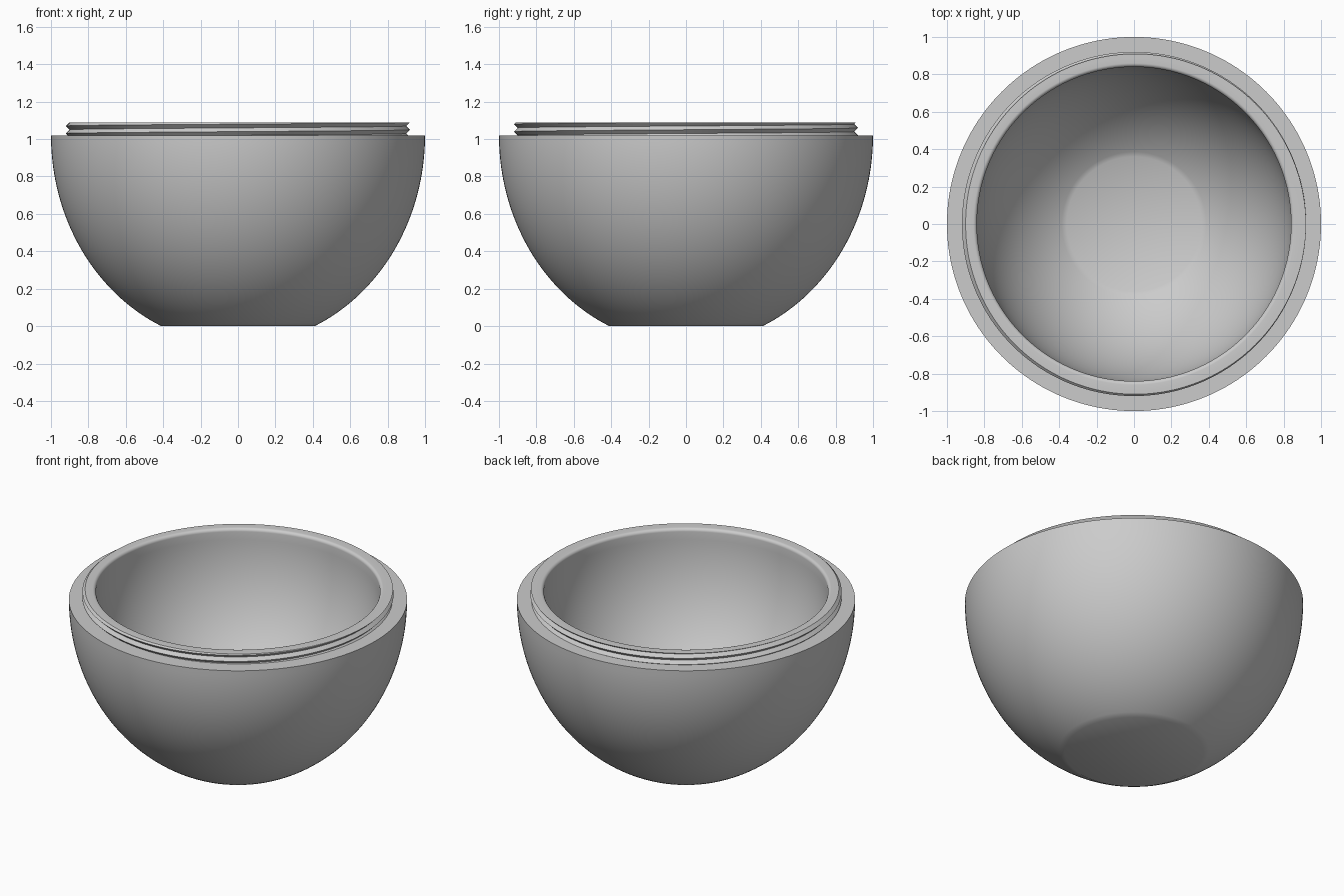
import bpy, bmesh, math

if "Cube" in bpy.data.objects:
    bpy.data.objects.remove(bpy.data.objects["Cube"])

SEGMENTS = 160
SHOULDER, TOP = 1.02, 1.09      # heights of the shoulder and the lip
ROOT, CREST, PITCH = 0.9, 0.92, 0.04

grey = bpy.data.materials.new("plain grey")
grey.use_nodes = True
grey.diffuse_color = (0.6, 0.6, 0.6, 1)
grey.node_tree.nodes["Principled BSDF"].inputs["Base Color"].default_value = (0.6, 0.6, 0.6, 1)


def finish(name, bm, angle):
    mesh = bpy.data.meshes.new(name)
    bm.to_mesh(mesh)
    bm.free()
    obj = bpy.data.objects.new(name, mesh)
    bpy.context.collection.objects.link(obj)
    mesh.materials.append(grey)
    bpy.ops.object.select_all(action='DESELECT')
    obj.select_set(True)
    bpy.context.view_layer.objects.active = obj
    bpy.ops.object.shade_smooth_by_angle(angle=math.radians(angle))
    return obj


def surface(name, rows, angle=30):
    """Skin rows of (radius, height) functions of the turn, bottom to top on the outside."""
    bm = bmesh.new()
    rings = []
    for row in rows:
        ring = []
        for i in range(SEGMENTS):
            turn = i / SEGMENTS
            r, z = row(turn)
            a = turn * math.tau
            ring.append(bm.verts.new((r * math.cos(a), r * math.sin(a), z)))
        rings.append(ring)
    for low, high in zip(rings, rings[1:]):
        for i in range(SEGMENTS):
            j = (i + 1) % SEGMENTS
            bm.faces.new((low[i], low[j], high[j], high[i]))
    bmesh.ops.remove_doubles(bm, verts=bm.verts, dist=0.00001)
    return finish(name, bm, angle)


def lathe(name, profile):
    return surface(name, [lambda t, p=p: p for p in profile])


def arc(radius, height, start_radius, centre_z, steps=32):
    """Quarter-ellipse profile from a flat base out to the widest point."""
    a0 = math.acos(start_radius / radius)
    b = height / math.sin(a0)
    return [(radius * math.cos(a0 * (1 - i / steps)),
             centre_z - b * math.sin(a0 * (1 - i / steps))) for i in range(steps + 1)]


# Outer shell with flat foot and flat shoulder
lathe("outer_shell", [(0, 0)] + arc(1, SHOULDER, 0.41, SHOULDER) + [(0.88, SHOULDER)])

# Hollow interior with flat floor, rounded inner lip and flat rim top
LIP = 0.02
lip = [(0.84 + LIP * (1 - math.cos(a)), TOP - LIP + LIP * math.sin(a))
       for a in (i * math.pi / 12 for i in range(7))]
inside = [(0, 0.15)] + arc(0.84, SHOULDER - 0.15, 0.36, SHOULDER) + lip + [(0.89, TOP)]
lathe("inner_bowl", inside[::-1])


# Screw thread around the neck, clipped at the shoulder and the rim
def thread_row(k):
    def row(turn):
        raw = SHOULDER + 0.03 + PITCH * (turn + k / 2)
        z = min(max(raw, SHOULDER), TOP)
        phase = ((z - SHOULDER - 0.03) / PITCH - turn) % 1
        return ROOT + (CREST - ROOT) * abs(1 - 2 * phase), z
    return row


def wrapped(bm_rows):
    """Join each row's end to the row two above, so the ridge climbs as a helix."""
    bm = bmesh.new()

    def point(k, i):
        r, z = thread_row(k)(i / SEGMENTS)
        a = i / SEGMENTS * math.tau
        return bm.verts.new((r * math.cos(a), r * math.sin(a), z))

    for k in bm_rows:
        for i in range(SEGMENTS):
            low0, low1 = thread_row(k)(i / SEGMENTS), thread_row(k)((i + 1) / SEGMENTS)
            high0, high1 = thread_row(k + 1)(i / SEGMENTS), thread_row(k + 1)((i + 1) / SEGMENTS)
            if high0[1] - low0[1] < 1e-5 and high1[1] - low1[1] < 1e-5:
                continue
            bm.faces.new((point(k, i), point(k, i + 1), point(k + 1, i + 1), point(k + 1, i)))
    bmesh.ops.remove_doubles(bm, verts=bm.verts, dist=0.00001)
    bmesh.ops.dissolve_degenerate(bm, edges=bm.edges, dist=0.00001)
    return finish("neck_thread", bm, 30)


wrapped(range(-5, 5))


# Flat cap joining the thread's uneven top edge to the rim
def thread_top(turn):
    phase = ((TOP - SHOULDER - 0.03) / PITCH - turn) % 1
    return ROOT + (CREST - ROOT) * abs(1 - 2 * phase), TOP


surface("rim_edge", [thread_top, lambda t: (0.89, TOP)])
